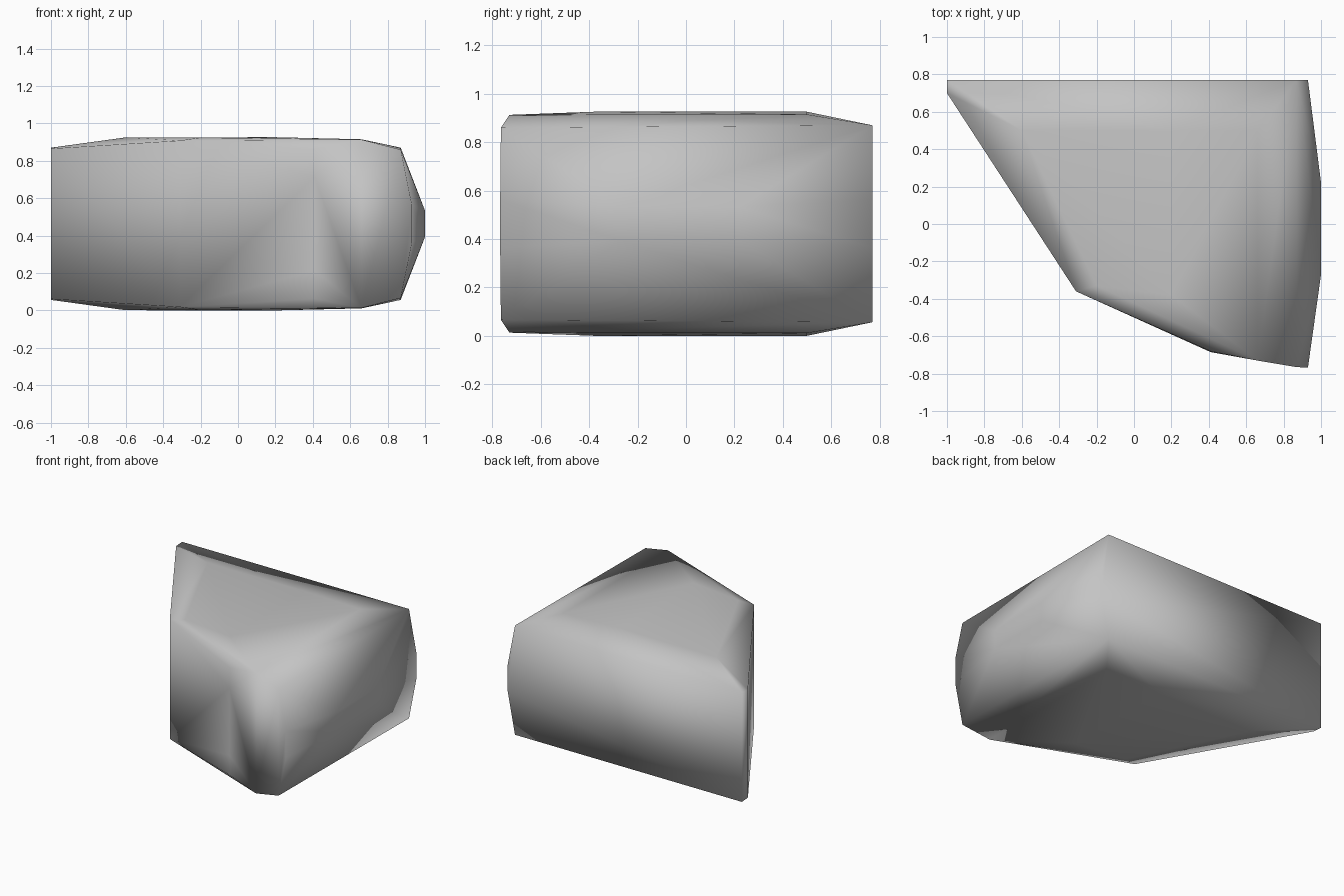
import bpy, bmesh

if "Cube" in bpy.data.objects:
    bpy.data.objects.remove(bpy.data.objects["Cube"])

MID = 0.463  # height of the horizontal mirror plane

# Upper-half corner points: x, y, height above the mirror plane
corners = [
    # back edge and thin left end
    (-1.0, 0.77, 0.407), (-1.0, 0.70, 0.402), (0.87, 0.77, 0.407),
    # slanted left wall and front facets
    (-0.31, -0.36, 0.445), (0.41, -0.68, 0.40), (0.41, -0.685, 0.25),
    (0.80, -0.75, 0.17), (0.87, -0.765, 0.397),
    # bulging right wall
    (0.93, -0.768, 0.10), (0.93, 0.77, 0.10), (1.0, -0.27, 0.07), (1.0, 0.22, 0.07),
    # crown
    (-0.60, 0.50, 0.462), (0.20, 0.50, 0.463), (0.66, 0.50, 0.452),
    (0.66, -0.73, 0.450), (0.20, -0.38, 0.463), (-0.20, -0.33, 0.461),
]

# Stone chunk: hull over the corners and their mirrored copies
bm = bmesh.new()
for x, y, h in corners:
    for side in (1, -1):
        bm.verts.new((x, y, MID + side * h))
result = bmesh.ops.convex_hull(bm, input=bm.verts[:])
loose = {v for v in result["geom_interior"] + result["geom_unused"]
         if isinstance(v, bmesh.types.BMVert) and not v.link_faces}
bmesh.ops.delete(bm, geom=list(loose), context='VERTS')
bmesh.ops.recalc_face_normals(bm, faces=bm.faces[:])
low = min(v.co.z for v in bm.verts)
for v in bm.verts:
    v.co.z -= low
for f in bm.faces:
    f.smooth = True

mesh = bpy.data.meshes.new("stone_chunk")
bm.to_mesh(mesh)
bm.free()
grey = bpy.data.materials.new("stone_grey")
grey.diffuse_color = (0.55, 0.55, 0.55, 1)
grey.use_nodes = True
grey.node_tree.nodes["Principled BSDF"].inputs["Base Color"].default_value = grey.diffuse_color
mesh.materials.append(grey)
stone = bpy.data.objects.new("stone_chunk", mesh)
bpy.context.collection.objects.link(stone)
